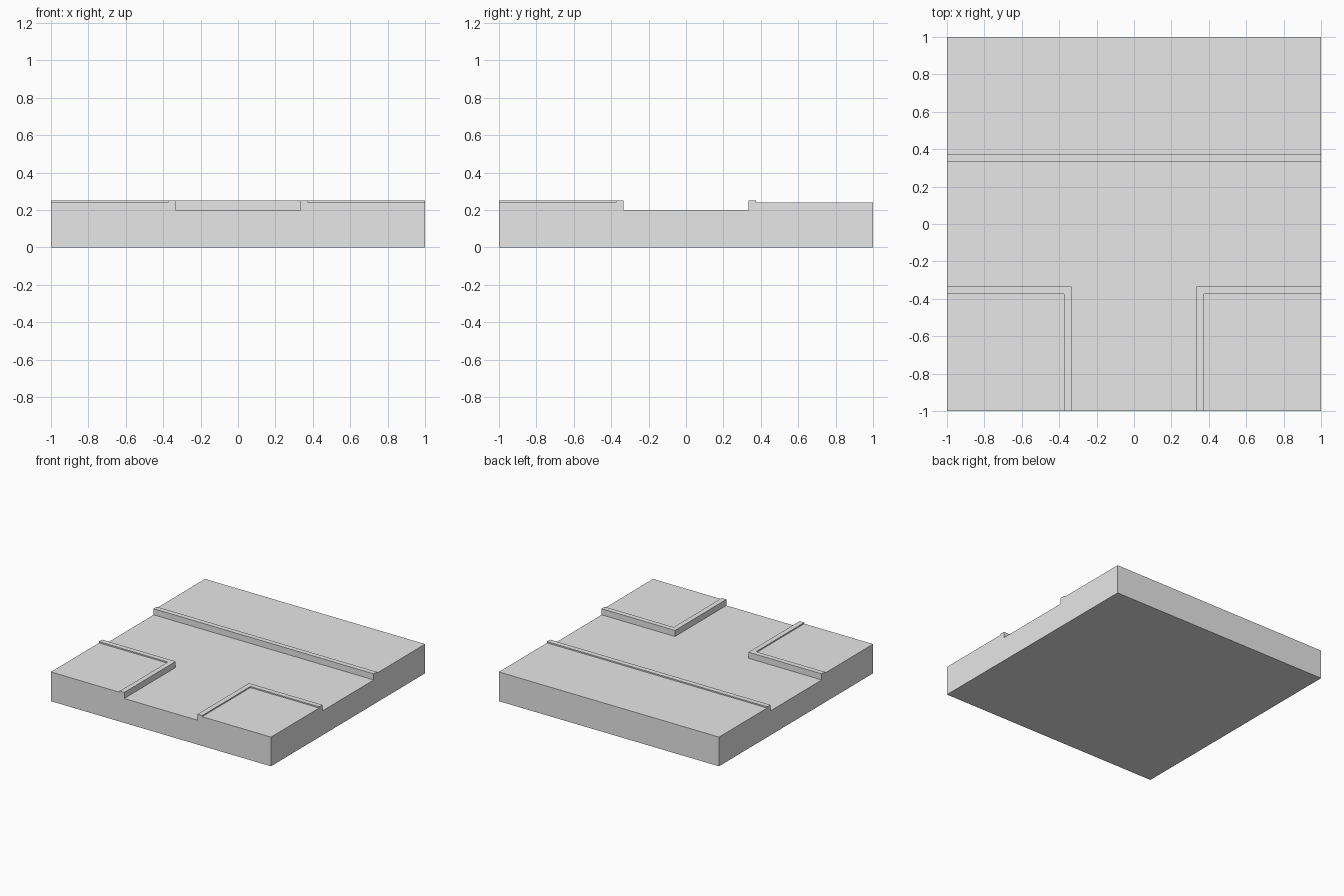
import bpy
import bmesh

cube = bpy.data.objects.get("Cube")
if cube:
    bpy.data.objects.remove(cube, do_unlink=True)

HALF = 1.0          # half width of the tile
ROAD = 1 / 3        # half width of the road
KERB = 0.375        # outer edge of the kerb
ROAD_Z, PAVE_Z, KERB_Z = 0.2, 0.24, 0.25

grey = bpy.data.materials.new("concrete_grey")
grey.use_nodes = True
colour = (0.8, 0.8, 0.8, 1)
grey.diffuse_color = colour
grey.node_tree.nodes["Principled BSDF"].inputs["Base Color"].default_value = colour


def prism(name, outline, bottom, top):
    """Extrude a flat outline from bottom to top."""
    bm = bmesh.new()
    face = bm.faces.new([bm.verts.new((x, y, bottom)) for x, y in outline])
    result = bmesh.ops.extrude_face_region(bm, geom=[face], use_keep_orig=True)
    for v in result["geom"]:
        if isinstance(v, bmesh.types.BMVert):
            v.co.z = top
    bmesh.ops.recalc_face_normals(bm, faces=bm.faces)
    mesh = bpy.data.meshes.new(name)
    bm.to_mesh(mesh)
    bm.free()
    mesh.materials.append(grey)
    obj = bpy.data.objects.new(name, mesh)
    bpy.context.collection.objects.link(obj)


def rectangle(x0, y0, x1, y1):
    return [(x0, y0), (x1, y0), (x1, y1), (x0, y1)]


# Base slab, whose top is the road surface
prism("road_slab", rectangle(-HALF, -HALF, HALF, HALF), 0, ROAD_Z)

# Straight pavement and kerb along the back
prism("back_pavement", rectangle(-HALF, KERB, HALF, HALF), ROAD_Z, PAVE_Z)
prism("back_kerb", rectangle(-HALF, ROAD, HALF, KERB), ROAD_Z, KERB_Z)

# Front corner pavements, each wrapped by an L-shaped kerb
for side, s in (("left", 1), ("right", -1)):
    prism(f"{side}_pavement",
          rectangle(s * KERB, -HALF, s * HALF, -KERB), ROAD_Z, PAVE_Z)
    corner = [(ROAD, -HALF), (KERB, -HALF), (KERB, -KERB),
              (HALF, -KERB), (HALF, -ROAD), (ROAD, -ROAD)]
    prism(f"{side}_kerb", [(s * x, y) for x, y in corner], ROAD_Z, KERB_Z)
